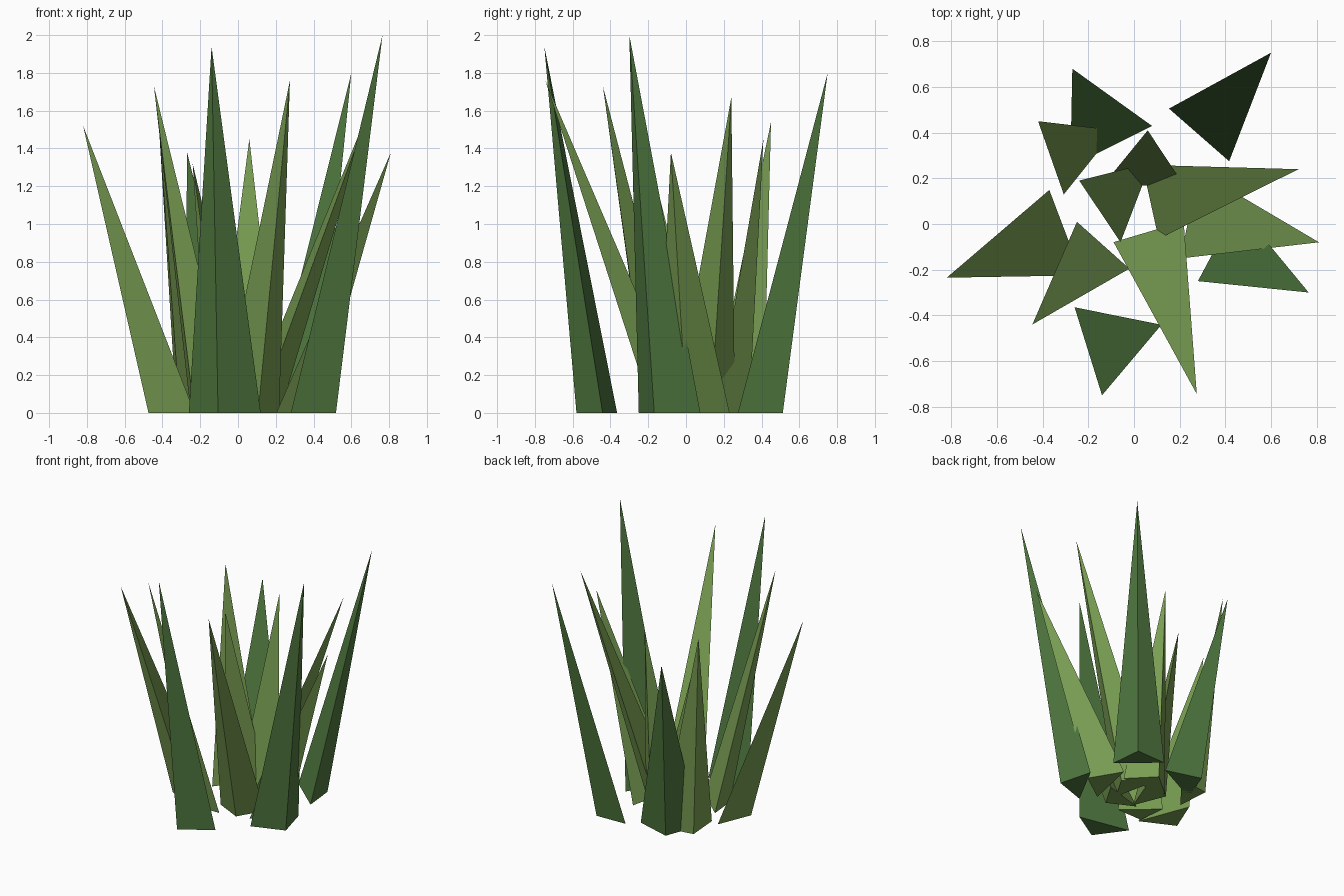
import bpy
import bmesh
from mathutils import Vector

if "Cube" in bpy.data.objects:
    bpy.data.objects.remove(bpy.data.objects["Cube"])


def make_material(name, color):
    m = bpy.data.materials.new(name)
    m.diffuse_color = (*color, 1)
    m.use_nodes = True
    m.node_tree.nodes["Principled BSDF"].inputs["Base Color"].default_value = m.diffuse_color
    return m


light_green = make_material("light_olive_green", (0.19, 0.34, 0.085))
deep_green = make_material("deep_green", (0.08, 0.19, 0.05))


def blade(name, tip, base, width, mat):
    """Three-sided spike: flat inner face, ridge on the side it leans towards."""
    tip, mid = Vector(tip), Vector((*base, 0))
    out = Vector((tip.x - mid.x, tip.y - mid.y, 0)).normalized()
    side = Vector((-out.y, out.x, 0))
    bm = bmesh.new()
    a, b, ridge, top = [bm.verts.new(p) for p in (
        mid + side * width / 2, mid - side * width / 2,
        mid + out * width * 0.465, tip)]
    for f in ((a, b, top), (b, ridge, top), (ridge, a, top), (a, ridge, b)):
        bm.faces.new(f)
    bmesh.ops.recalc_face_normals(bm, faces=bm.faces[:])
    me = bpy.data.meshes.new(name)
    bm.to_mesh(me)
    bm.free()
    me.materials.append(mat)
    ob = bpy.data.objects.new(name, me)
    bpy.context.collection.objects.link(ob)


# Light blades: tip, middle of the inner base edge, base width
light = [
    ((0.72, 0.24, 1.67), (0.072, 0.097), 0.332),
    ((0.81, -0.08, 1.38), (0.243, 0.04), 0.39),
    ((0.275, -0.745, 1.76), (0.064, -0.034), 0.32),
    ((-0.445, -0.44, 1.73), (-0.135, -0.093), 0.308),
    ((-0.82, -0.235, 1.52), (-0.30, -0.038), 0.40),
    ((-0.42, 0.45, 1.54), (-0.195, 0.27), 0.36),
    ((0.06, 0.41, 1.45), (0.048, 0.168), 0.357),
    ((-0.24, 0.19, 1.32), (0.008, 0.095), 0.374),
]
# Deep green blades, mostly around the outside
deep = [
    ((0.60, 0.75, 1.80), (0.285, 0.39), 0.35),
    ((0.765, -0.30, 2.0), (0.367, -0.087), 0.37),
    ((-0.14, -0.75, 1.94), (-0.07, -0.403), 0.388),
    ((-0.27, 0.68, 1.38), (-0.10, 0.34), 0.40),
]
for i, (t, b, w) in enumerate(light):
    blade(f"light_grass_blade_{i + 1}", t, b, w, light_green)
for i, (t, b, w) in enumerate(deep):
    blade(f"deep_grass_blade_{i + 1}", t, b, w, deep_green)
